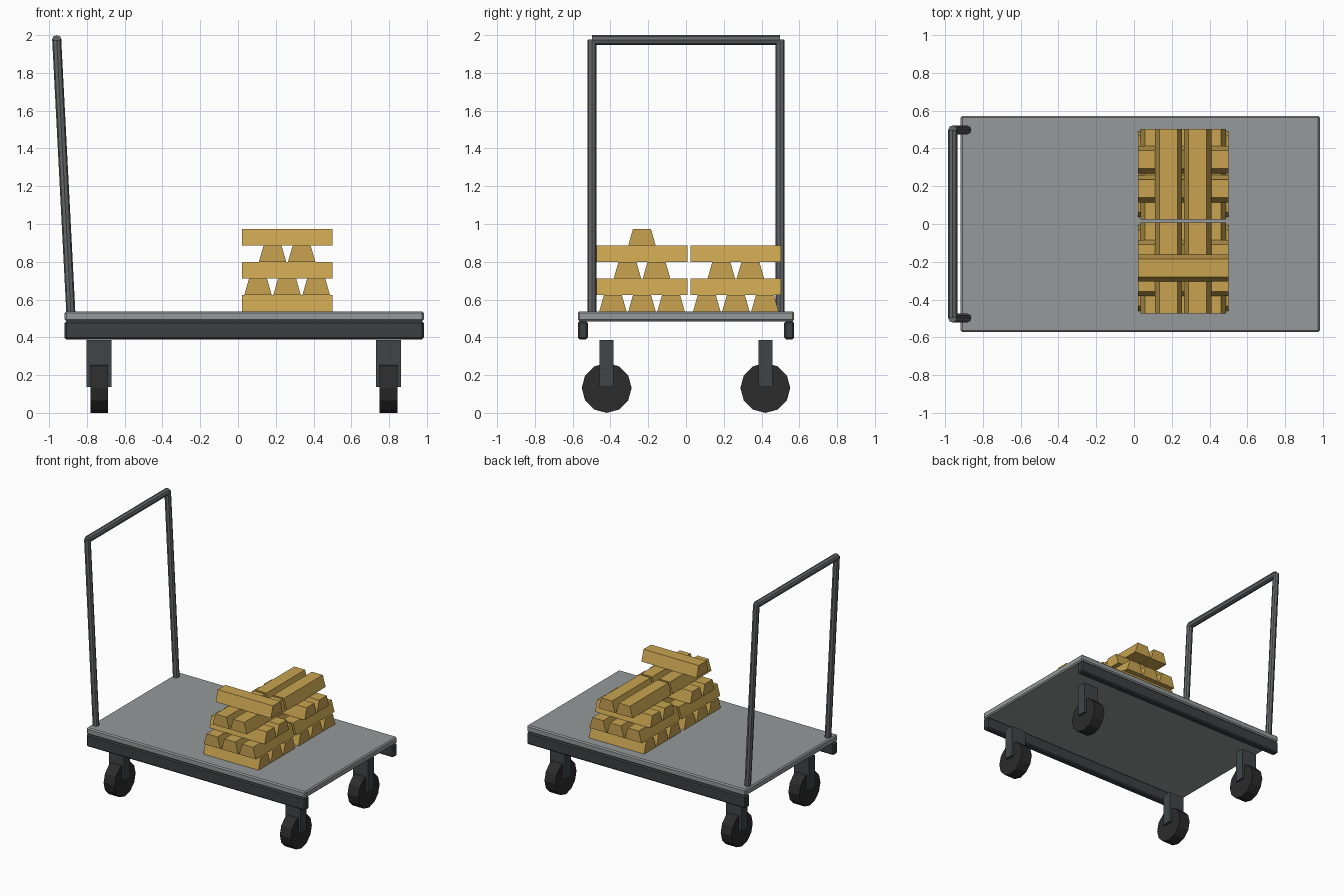
import bpy, bmesh, math
from mathutils import Vector, Matrix

if "Cube" in bpy.data.objects:
    bpy.data.objects.remove(bpy.data.objects["Cube"])


def material(name, r, g, b):
    m = bpy.data.materials.new(name)
    m.diffuse_color = (r, g, b, 1)
    m.use_nodes = True
    m.node_tree.nodes["Principled BSDF"].inputs["Base Color"].default_value = m.diffuse_color
    return m


DECK = material("deck_grey", 0.30, 0.32, 0.32)
FRAME = material("frame_dark", 0.045, 0.05, 0.055)
FORK = material("fork_dark", 0.05, 0.06, 0.065)
TUBE = material("tube_grey", 0.13, 0.135, 0.14)
RUBBER = material("rubber_black", 0.025, 0.025, 0.025)
GOLD = material("gold", 0.58, 0.37, 0.08)


def finish(name, bm, mat):
    bmesh.ops.recalc_face_normals(bm, faces=bm.faces)
    me = bpy.data.meshes.new(name)
    bm.to_mesh(me)
    bm.free()
    me.materials.append(mat)
    ob = bpy.data.objects.new(name, me)
    bpy.context.collection.objects.link(ob)
    return ob


def box(name, lo, hi, mat, bevel=0.0):
    lo, hi = Vector(lo), Vector(hi)
    bm = bmesh.new()
    bmesh.ops.create_cube(bm, size=1)
    bmesh.ops.scale(bm, vec=hi - lo, verts=bm.verts)
    bmesh.ops.translate(bm, vec=(lo + hi) / 2, verts=bm.verts)
    if bevel:
        bmesh.ops.bevel(bm, geom=bm.edges[:], offset=bevel, segments=1, affect='EDGES')
    return finish(name, bm, mat)


def rod(name, a, b, radius, sides, mat, turn=0.0):
    a, b = Vector(a), Vector(b)
    bm = bmesh.new()
    bmesh.ops.create_cone(bm, cap_ends=True, segments=sides, radius1=radius,
                          radius2=radius, depth=(b - a).length)
    rot = (b - a).to_track_quat('Z', 'Y').to_matrix().to_4x4()
    bm.transform(Matrix.Translation((a + b) / 2) @ rot @ Matrix.Rotation(turn, 4, 'Z'))
    return finish(name, bm, mat)


BAR_L, BAR_H, BAR_W, BAR_TOP = 0.48, 0.0875, 0.145, 0.095


def ingot(name, x, y, z, along_y):
    # trapezoid profile extruded along the bar
    bm = bmesh.new()
    profile = [(-BAR_W / 2, 0), (BAR_W / 2, 0), (BAR_TOP / 2, BAR_H), (-BAR_TOP / 2, BAR_H)]
    face = bm.faces.new([bm.verts.new((-BAR_L / 2, py, pz)) for py, pz in profile])
    ext = bmesh.ops.extrude_face_region(bm, geom=[face])
    bmesh.ops.translate(bm, vec=(BAR_L, 0, 0),
                        verts=[v for v in ext['geom'] if isinstance(v, bmesh.types.BMVert)])
    turn = Matrix.Rotation(math.pi / 2 if along_y else 0, 4, 'Z')
    bm.transform(Matrix.Translation((x, y, z)) @ turn)
    return finish(name, bm, GOLD)


# Platform and side rails
box("deck", (-0.918, -0.573, 0.485), (0.984, 0.573, 0.537), DECK, 0.009)
for side, s in (("front", -1), ("back", 1)):
    ys = sorted((s * 0.520, s * 0.573))
    box(f"{side}_rail", (-0.918, ys[0], 0.389), (0.984, ys[1], 0.485), FRAME, 0.009)

    # Casters
    for end, x in (("left", -0.735), ("right", 0.797)):
        y = s * 0.42
        box(f"{side}_{end}_caster_fork", (x - 0.066, y - 0.037, 0.138),
            (x + 0.066, y + 0.037, 0.387), FORK)
        rod(f"{side}_{end}_wheel", (x - 0.047, y, 0.132), (x + 0.047, y, 0.132),
            0.132, 12, RUBBER)

    # Handle posts
    rod(f"{side}_handle_post", (-0.885, s * 0.498, 0.525), (-0.960, s * 0.498, 1.975),
        0.024, 8, TUBE)

# Push bar
rod("handle_push_bar", (-0.960, -0.498, 1.974), (-0.960, 0.498, 1.974), 0.026, 8, TUBE)

# Stacked bars: two piles with alternating layers
PITCH, CX = 0.154, 0.26
for pile, cy, counts in (("front", -0.233, (3, 3, 2, 2, 1)), ("back", 0.264, (3, 3, 2, 2))):
    for layer, n in enumerate(counts):
        for i in range(n):
            off = (i - (n - 1) / 2) * PITCH
            along_y = layer % 2 == 1
            ingot(f"{pile}_gold_bar_{layer + 1}_{i + 1}",
                  CX + (off if along_y else 0), cy + (0 if along_y else off),
                  0.537 + layer * BAR_H, along_y)
